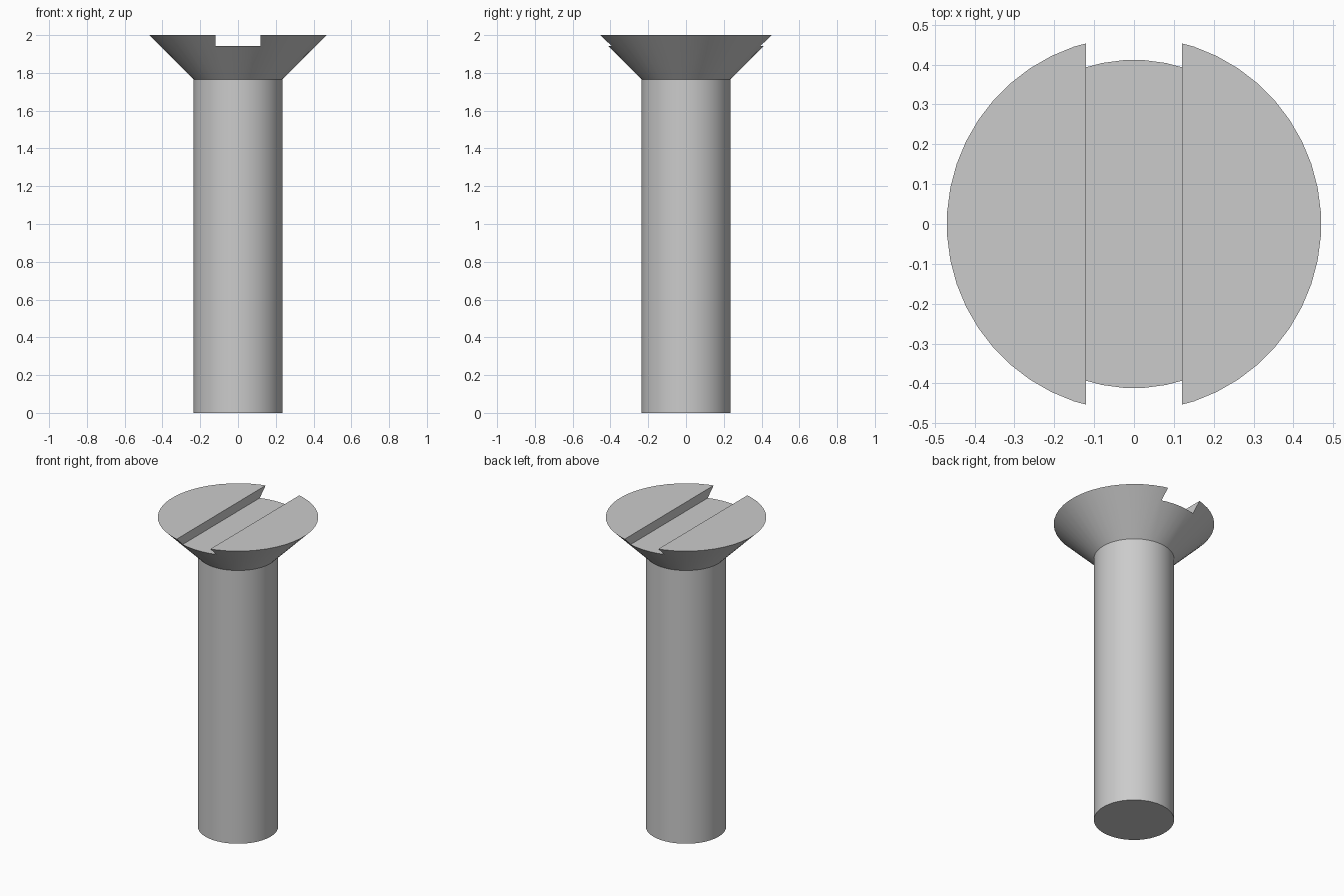
import bpy, bmesh, math

SIDES = 48
SHANK_R, HEAD_R = 0.235, 0.47
HEAD_Z, TOP_Z = 1.765, 2.0
SLOT_HALF, SLOT_Z = 0.12, 1.942

cube = bpy.data.objects.get("Cube")
if cube:
    bpy.data.objects.remove(cube, do_unlink=True)

steel = bpy.data.materials.new("light_grey_steel")
steel.use_nodes = True
colour = (0.6, 0.6, 0.6, 1)
steel.diffuse_color = colour
steel.node_tree.nodes["Principled BSDF"].inputs["Base Color"].default_value = colour


def add_object(name, bm):
    bmesh.ops.recalc_face_normals(bm, faces=bm.faces[:])
    mesh = bpy.data.meshes.new(name)
    bm.to_mesh(mesh)
    bm.free()
    mesh.materials.append(steel)
    obj = bpy.data.objects.new(name, mesh)
    bpy.context.collection.objects.link(obj)
    return obj


# Shank and countersunk head: stacked rings joined by quads, capped at both ends
bm = bmesh.new()
rings = []
for radius, z in ((SHANK_R, 0), (SHANK_R, HEAD_Z), (HEAD_R, TOP_Z)):
    angles = [math.tau * (i + 0.5) / SIDES for i in range(SIDES)]
    rings.append([bm.verts.new((radius * math.cos(a), radius * math.sin(a), z)) for a in angles])
for low, high in zip(rings, rings[1:]):
    for i in range(SIDES):
        j = (i + 1) % SIDES
        bm.faces.new((low[i], low[j], high[j], high[i]))
bm.faces.new(rings[0])
bm.faces.new(rings[-1])
screw = add_object("countersunk_screw", bm)

# Driver slot running front to back across the head
bm = bmesh.new()
bmesh.ops.create_cube(bm, size=1)
bmesh.ops.scale(bm, verts=bm.verts, vec=(2 * SLOT_HALF, 2, 0.4))
bmesh.ops.translate(bm, verts=bm.verts, vec=(0, 0, SLOT_Z + 0.2))
cutter = add_object("slot_cutter", bm)
cutter.hide_render = True

slot = screw.modifiers.new("driver_slot", "BOOLEAN")
slot.operation = "DIFFERENCE"
slot.solver = "EXACT"
slot.object = cutter

bpy.ops.object.select_all(action="DESELECT")
screw.select_set(True)
bpy.context.view_layer.objects.active = screw
bpy.ops.object.modifier_apply(modifier=slot.name)
bpy.data.objects.remove(cutter, do_unlink=True)

# Smooth round walls, crisp rims and slot edges
bpy.ops.object.shade_smooth_by_angle(angle=math.radians(30))
